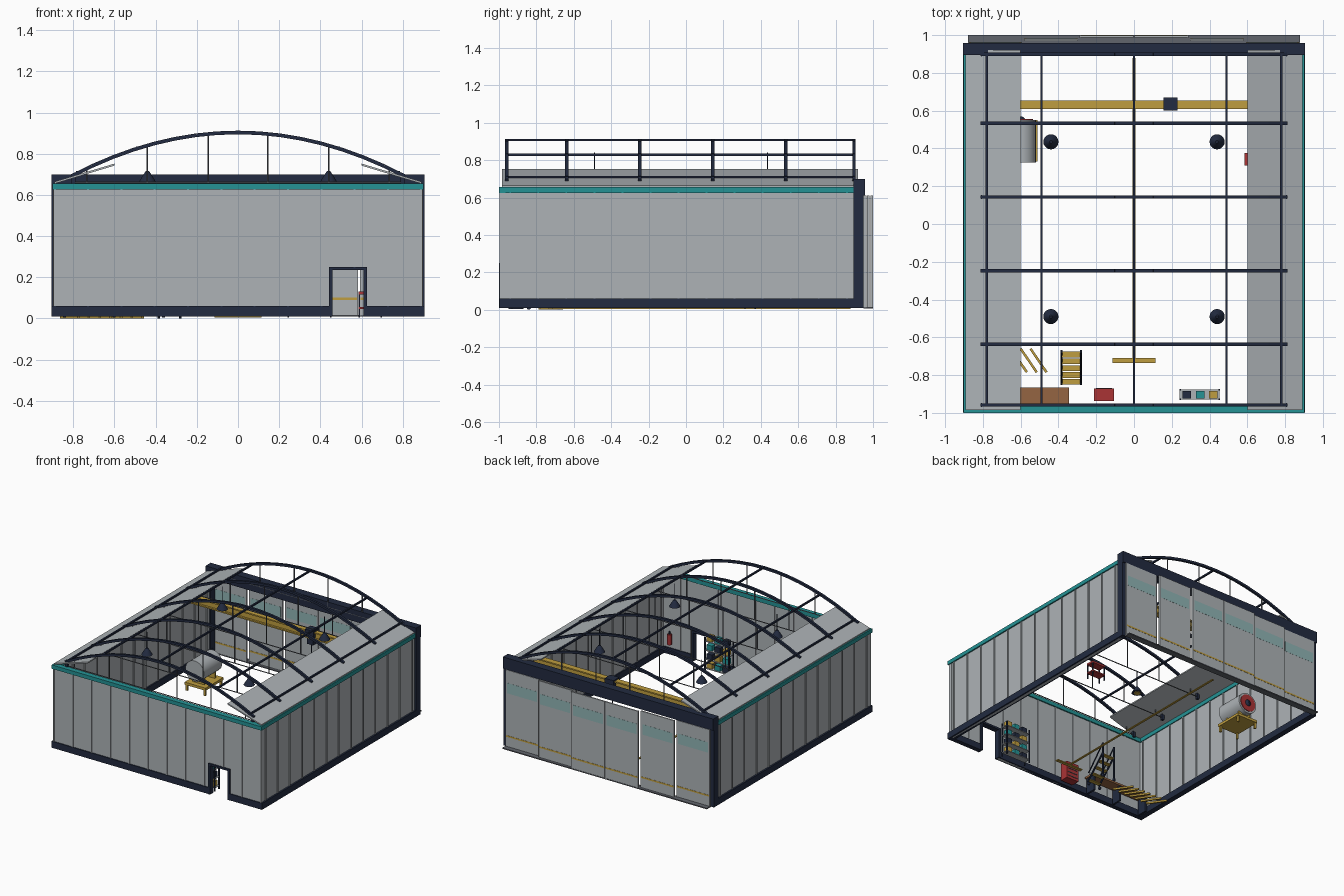
import bpy, bmesh
from math import pi
from mathutils import Matrix, Vector

cube = bpy.data.objects.get("Cube")
if cube:
    bpy.data.objects.remove(cube, do_unlink=True)


def material(name, *rgb):
    m = bpy.data.materials.new(name)
    m.use_nodes = True
    m.diffuse_color = (*rgb, 1)
    m.node_tree.nodes["Principled BSDF"].inputs["Base Color"].default_value = (*rgb, 1)
    return m


GREY = material("panel grey", .42, .45, .47)
NAVY = material("navy steel", .016, .024, .052)
TEAL = material("teal trim", .018, .29, .3)
GOLD = material("safety gold", .52, .34, .05)
RED = material("workshop red", .4, .033, .036)
WOOD = material("bench wood", .3, .13, .055)
GLASS = material("pale teal glass", .28, .46, .46)
STEEL = material("rod steel", .12, .13, .15)


class Part:
    """Collects simple solids into one named object."""

    def __init__(self, name, mat):
        self.name, self.mat, self.bm = name, mat, bmesh.new()

    def box(self, x0, x1, y0, y1, z0, z1):
        size = Matrix.Diagonal((x1 - x0, y1 - y0, z1 - z0, 1))
        mid = Matrix.Translation(((x0 + x1) / 2, (y0 + y1) / 2, (z0 + z1) / 2))
        bmesh.ops.create_cube(self.bm, size=1, matrix=mid @ size)
        return self

    def bar(self, a, b, r, sides=4, r2=None):
        a, b = Vector(a), Vector(b)
        d = b - a
        turn = d.to_track_quat('Z', 'Y').to_matrix().to_4x4()
        spin = Matrix.Rotation(pi / 4, 4, 'Z') if sides == 4 else Matrix()
        bmesh.ops.create_cone(self.bm, cap_ends=True, segments=sides, radius1=r,
                              radius2=r if r2 is None else r2, depth=d.length,
                              matrix=Matrix.Translation((a + b) / 2) @ turn @ spin)
        return self

    def prism(self, profile, y0, y1):
        vs = [self.bm.verts.new((x, y0, z)) for x, z in profile]
        face = self.bm.faces.new(vs)
        new = bmesh.ops.extrude_face_region(self.bm, geom=[face])["geom"]
        bmesh.ops.translate(self.bm, vec=(0, y1 - y0, 0),
                            verts=[v for v in new if isinstance(v, bmesh.types.BMVert)])
        return self

    def done(self):
        bmesh.ops.recalc_face_normals(self.bm, faces=self.bm.faces)
        me = bpy.data.meshes.new(self.name)
        self.bm.to_mesh(me)
        self.bm.free()
        me.materials.append(self.mat)
        me.shade_smooth()
        me.set_sharp_from_angle(angle=.6)
        ob = bpy.data.objects.new(self.name, me)
        bpy.context.collection.objects.link(ob)


SIDES = (-1, 1)


def mirrored(x0, x1, s):
    return min(x0 * s, x1 * s), max(x0 * s, x1 * s)


# Walls with the doorway left open, plus shallow panel ribs
front = Part("front_wall", GREY)
front.box(-.895, .45, -.99, -.97, .01, .65).box(.62, .895, -.99, -.97, .01, .65)
front.box(.45, .62, -.99, -.97, .24, .65)
for i in range(12):
    x = -.89 + i * 1.78 / 11
    front.box(x - .005, x + .005, -.996, -.965, .25 if .44 < x < .63 else .05, .64)
front.done()
for s in SIDES:
    wall = Part("left_wall" if s > 0 else "right_wall", GREY)
    wall.box(*mirrored(.872, .892, s), -.985, .91, .01, .65)
    for i in range(13):
        y = -.94 + i * .15
        wall.box(*mirrored(.866, .898, s), y - .005, y + .005, .05, .64)
    wall.done()

# Plinth and eaves trim
plinth = Part("plinth", NAVY)
plinth.box(-.905, .45, -.998, -.962, .01, .06).box(.62, .905, -.998, -.962, .01, .06)
eaves = Part("eaves_trim", TEAL).box(-.902, .902, -1, -.96, .625, .655)
for s in SIDES:
    plinth.box(*mirrored(.862, .905, s), -.995, .93, .01, .06)
    eaves.box(*mirrored(.865, .902, s), -.995, .9, .625, .655)
plinth.done()
eaves.done()

# Personnel doorway frame
Part("doorway_frame", NAVY).box(.443, .46, -1, -.955, .01, .25).box(
    .61, .627, -1, -.955, .01, .25).box(.443, .627, -1, -.955, .235, .25).done()

# Portal around the hangar doors
portal = Part("door_portal", NAVY).box(-.905, .905, .895, .958, .61, .7)
for s in SIDES:
    portal.box(*mirrored(.865, .905, s), .895, .95, .01, .62)
portal.done()

# Sliding doors stepping outwards to the middle
doors = Part("sliding_doors", GREY)
windows = Part("door_windows", GLASS)
stripes = Part("door_stripes", GOLD)
for s in SIDES:
    for i in range(3):
        x0, x1 = mirrored(.002 + i * .295, .288 + i * .295, s)
        y = .993 - i * .018
        doors.box(x0, x1, y - .005, y + .005, .015, .61)
        for x in (x0, x1):
            doors.box(x - .004 if x == x1 else x, x if x == x1 else x + .004,
                      y - .007, y + .007, .015, .61)
        windows.box(x0 + .014, x1 - .014, y - .006, y + .006, .43, .51)
        stripes.box(x0 + .004, x1 - .004, y - .0065, y + .0065, .09, .102)
doors.done()
windows.done()
stripes.done()
Part("door_track", STEEL).box(-.88, .88, .95, 1, .008, .016).done()


# Arched roof trusses, purlins and tie rods
def arch_z(x):
    return .903 - .324 * x * x


arches = Part("roof_arches", NAVY)
ties = Part("truss_tie_rods", STEEL)
for y in (-.958, -.637, -.247, .143, .533, .898):
    xs = [-.81 + 1.62 * i / 16 for i in range(17)]
    for a, b in zip(xs, xs[1:]):
        arches.bar((a, y, arch_z(a)), (b, y, arch_z(b)), .0125)
    ties.bar((-.8, y, .66), (.8, y, .66), .004, 6)
    for s in SIDES:
        arches.box(*mirrored(.79, .81, s), y - .01, y + .01, .64, .69)
        for x in (.145, .44, .735):
            ties.bar((s * x, y, .66), (s * x, y, arch_z(x)), .004, 6)
for x in (-.78, -.49, 0, .49, .78):
    z = arch_z(x) + .004
    arches.box(x - .006, x + .006, -.96, .9, z - .006, z + .006)
arches.done()
ties.done()

# Sloping roof sheets along both eaves
for s in SIDES:
    sheet = Part("roof_sheet_left" if s > 0 else "roof_sheet_right", GREY)
    sheet.prism([(s * x, z) for x, z in ((.6, .752), (.892, .664), (.892, .654), (.6, .742))],
                -.985, .92).done()

# Pendant lamps
shades = Part("lamp_shades", NAVY)
bulbs = Part("lamp_discs", GOLD)
for x in (-.44, .44):
    for y in (-.49, .435):
        shades.bar((x, y, .665), (x, y, .695), .04, 20, .022)
        shades.bar((x, y, .695), (x, y, .715), .022, 20, .008)
        shades.bar((x, y, .71), (x, y, .84), .003, 6)
        bulbs.bar((x, y, .662), (x, y, .666), .024, 16)
shades.done()
bulbs.done()

# Overhead crane and hoist
Part("crane_beam", GOLD).box(-.865, .865, .61, .655, .585, .595).box(
    -.865, .865, .625, .64, .545, .585).box(-.865, .865, .61, .655, .535, .545).done()
Part("crane_hoist", NAVY).box(.155, .23, .6, .67, .55, .605).box(
    .165, .22, .61, .655, .49, .535).bar((.19, .633, .35), (.19, .633, .5), .003, 6).bar(
    (.19, .633, .33), (.19, .633, .355), .014, 10).done()

# Floor guide line with stop bar, and hatched keep-clear area
marks = Part("floor_markings", GOLD).box(-.008, .008, -.72, .88, .004, .01)
marks.box(-.113, .115, -.735, -.71, .004, .012)
for i in range(7):
    x = -.86 + i * .052
    marks.bar((x, -.66, .007), (x + .085, -.785, .007), .009)
marks.done()

# Workbench
Part("bench_top", WOOD).box(-.86, -.345, -.955, -.865, .125, .14).done()
legs = Part("bench_legs", NAVY)
for x in (-.85, -.61, -.37):
    legs.box(x, x + .015, -.95, -.87, .005, .125)
legs.done()

# Rolling steps
treads = Part("step_treads", GOLD)
for i in range(5):
    treads.box(-.38, -.285, -.85 + i * .036, -.82 + i * .036, .035 + i * .037, .043 + i * .037)
treads.done()
frame = Part("step_frame", NAVY)
for x in (-.384, -.281):
    frame.bar((x, -.85, .03), (x, -.68, .2), .007)
    frame.bar((x, -.68, .012), (x, -.68, .28), .006)
    frame.bar((x, -.84, .1), (x, -.68, .28), .005)
    for y in (-.84, -.68):
        frame.bar((x - .006, y, .012), (x + .006, y, .012), .012, 12)
frame.done()

# Tool chest
Part("tool_chest", RED).box(-.212, -.105, -.937, -.872, .015, .15).done()
pulls = Part("chest_handles", STEEL)
for i in range(4):
    pulls.box(-.2, -.117, -.873, -.868, .035 + i * .03, .04 + i * .03)
pulls.done()

# Storage rack with coloured bins
rack = Part("storage_rack", NAVY)
for x in (.24, .447):
    for y in (-.932, -.881):
        rack.box(x, x + .008, y, y + .008, .005, .275)
rack.done()
shelves = Part("rack_shelves", GREY)
bins = [Part("rack_bins_" + n, m) for n, m in (("navy", NAVY), ("teal", TEAL), ("gold", GOLD))]
for level in range(4):
    z = .03 + level * .07
    shelves.box(.242, .453, -.93, -.876, z, z + .006)
    for k in range(3):
        x = .258 + k * .069
        bins[(k + level) % 3 if level < 3 else k].box(x, x + .045, -.924, -.884, z + .006, z + .046)
for part in [shelves] + bins:
    part.done()

# Spare engine on a stand
Part("engine_body", GREY).bar((-.6, .325, .18), (-.6, .55, .18), .08, 28).done()
Part("engine_intake", RED).bar((-.6, .55, .18), (-.6, .556, .18), .066, 28).done()
Part("engine_hub", NAVY).bar((-.6, .554, .18), (-.6, .57, .18), .028, 16, .008).done()
stand = Part("engine_stand", GOLD).box(-.69, -.51, .33, .55, .05, .07)
for x in (-.685, -.53):
    for y in (.335, .53):
        stand.box(x, x + .015, y, y + .015, .005, .05)
for y in (.37, .5):
    stand.box(-.65, -.55, y, y + .015, .07, .115)
stand.done()

# Tool trolley
trolley = Part("tool_trolley", RED).box(.585, .7, .31, .375, .045, .055)
trolley.box(.585, .7, .31, .375, .115, .13).done()
posts = Part("trolley_legs", NAVY)
for x in (.59, .695):
    for y in (.315, .37):
        posts.bar((x, y, .005), (x, y, .12), .005)
posts.done()

# Fire extinguisher
Part("extinguisher", RED).bar((.8, -.94, .1), (.8, -.94, .18), .016, 14).done()
Part("extinguisher_valve", NAVY).bar((.8, -.94, .18), (.8, -.94, .2), .007, 8).done()
